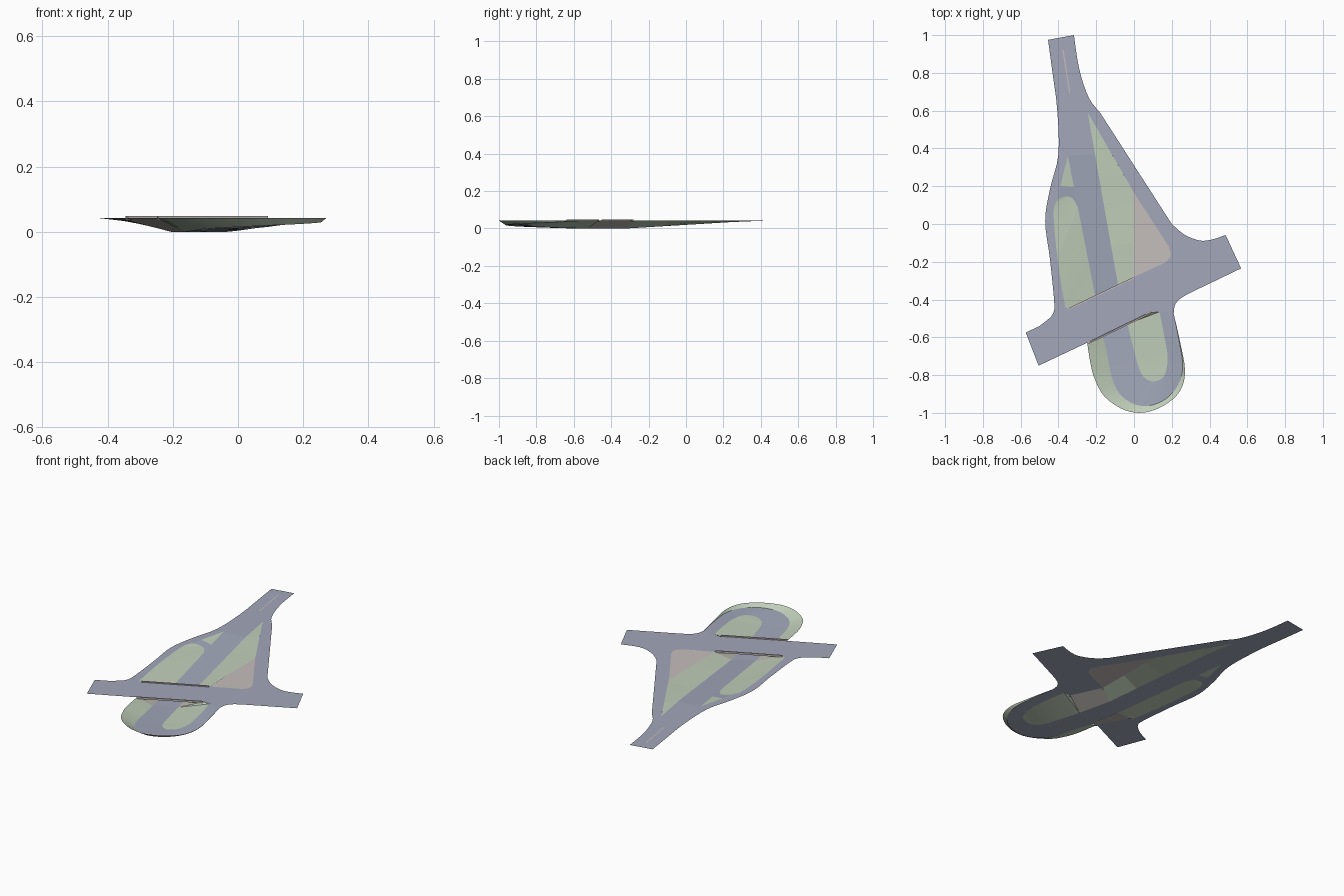
import bpy, bmesh
from mathutils import Vector
from mathutils.geometry import tessellate_polygon

if "Cube" in bpy.data.objects:
    bpy.data.objects.remove(bpy.data.objects["Cube"])

G = 0.042        # ground level
LOW = 0.0        # underpass level


def material(name, rgb):
    m = bpy.data.materials.new(name)
    m.diffuse_color = (*rgb, 1)
    m.use_nodes = True
    m.node_tree.nodes["Principled BSDF"].inputs["Base Color"].default_value = m.diffuse_color
    return m


ROAD = material("road blue grey", (0.36, 0.39, 0.49))
GRASS = material("pale grass green", (0.53, 0.62, 0.49))
PAVE = material("warm pale paving", (0.56, 0.51, 0.50))
CONCRETE = material("concrete", (0.50, 0.47, 0.43))


def build(name, verts, faces, mat, up=True):
    bm = bmesh.new()
    vs = [bm.verts.new(v) for v in verts]
    for f in faces:
        if len(set(f)) == len(f):
            bm.faces.new([vs[i] for i in f])
    bmesh.ops.remove_doubles(bm, verts=bm.verts, dist=1e-5)
    if up:
        bm.normal_update()
        for f in bm.faces:
            if f.normal.z < 0:
                f.normal_flip()
    else:
        bmesh.ops.recalc_face_normals(bm, faces=bm.faces)
    me = bpy.data.meshes.new(name)
    bm.to_mesh(me)
    bm.free()
    me.materials.append(mat)
    ob = bpy.data.objects.new(name, me)
    bpy.context.collection.objects.link(ob)
    return ob


def flat(name, loops, z, mat):
    """Flat sheet; any loop after the first is a hole."""
    loops = [[Vector((x, y, z)) for x, y in lp] for lp in loops]
    verts = [v for lp in loops for v in lp]
    return build(name, verts, [tuple(t) for t in tessellate_polygon(loops)], mat)


def loft(name, a, b, mat):
    """Ruled sheet between two edges with equal point counts."""
    n = len(a)
    faces = [(i, i + 1, n + i + 1, n + i) for i in range(n - 1)]
    return build(name, list(a) + list(b), faces, mat)


def smooth(pts, sub=4):
    """Curve running through all the points."""
    pts = [Vector(p) for p in pts]
    out = []
    for i in range(len(pts) - 1):
        p1, p2 = pts[i], pts[i + 1]
        p0, p3 = pts[max(i - 1, 0)], pts[min(i + 2, len(pts) - 1)]
        for k in range(sub):
            t = k / sub
            out.append(0.5 * (2 * p1 + (p2 - p0) * t + (2 * p0 - 5 * p1 + 4 * p2 - p3) * t * t
                              + (3 * p1 - p0 - 3 * p2 + p3) * t ** 3))
    return out + [pts[-1]]


def xy(pts):
    return [(p[0], p[1]) for p in pts]


# Edges of the sunken main road: ground level in the north, low at the bridge
ML0, ML1 = Vector((-0.35, 0.36, G)), Vector((-0.205, -0.385, LOW))
MR0, MR1 = Vector((-0.207, 0.37, G)), Vector((-0.085, -0.32, LOW))


def left(y):
    return ML0.lerp(ML1, (ML0.y - y) / (ML0.y - ML1.y))


def right(y):
    return MR0.lerp(MR1, (MR0.y - y) / (MR0.y - MR1.y))


# Ground-level roads: one sheet with a hole for the cutting
west = smooth([(-0.455, 0.975), (-0.43, 0.79), (-0.407, 0.61), (-0.40, 0.37), (-0.445, 0.185),
               (-0.47, 0.015), (-0.445, -0.185), (-0.422, -0.42), (-0.43, -0.475),
               (-0.455, -0.505), (-0.50, -0.54)])
east = smooth([(0.485, -0.058), (0.41, -0.083), (0.345, -0.087), (0.265, -0.055), (0.2, 0.0)])
north_east = smooth([(-0.18, 0.59), (-0.24, 0.67), (-0.29, 0.82), (-0.318, 1.0)])
fillet = smooth([(0.30, -0.363), (0.245, -0.395), (0.217, -0.43), (0.21, -0.475)])
outline = (xy(west) + [(-0.573, -0.575), (-0.505, -0.75), (-0.245, -0.627), (0.09, -0.464),
           (0.135, -0.465)] + xy(fillet)[::-1] + [(0.567, -0.235)] + xy(east) + xy(north_east))
bank_west = smooth([(-0.40, 0.135), (-0.42, 0.10), (-0.425, 0.03), (-0.405, -0.185), (-0.365, -0.44)])
pave_curve = smooth([(0.12, -0.225), (0.17, -0.20), (0.195, -0.165), (0.185, -0.12)])
hole = ([(-0.35, 0.36), (-0.39, 0.20)] + xy(bank_west) + [(-0.345, -0.45), (0.0, -0.28)]
        + xy(pave_curve) + [(0.01, 0.15), (-0.245, 0.59), (-0.207, 0.37)])
flat("ground_level_roads", [outline, hole], G, ROAD)

# Narrow median on the north road
flat("north_median", [[(-0.38, 0.925), (-0.373, 0.925), (-0.338, 0.70), (-0.343, 0.69),
                       (-0.352, 0.75)]], G + 0.001, PAVE)

# Main road ramp down to the underpass, and the stretch below the bridge
UL, UR = Vector((-0.165, -0.595, LOW)), Vector((-0.035, -0.53, LOW))
loft("main_road_ramp", [ML0, ML1], [MR0, MR1], ROAD)
loft("underpass_road", [ML1, UL], [MR1, UR], ROAD)

# West side: grass tip, connecting road, grass bank
build("west_grass_tip", [ML0, (-0.39, 0.20, G), left(0.195)], [(0, 1, 2)], GRASS)
loft("west_connector", [(-0.39, 0.20, G), (-0.40, 0.135, G)], [left(0.195), left(0.10)], ROAD)
corner = smooth([(-0.40, 0.135, G), (-0.36, 0.145, G * 0.85), (-0.325, 0.135, G * 0.72), left(0.09)])
build("west_connector_edge", corner + [left(0.195), (-0.39, 0.20, G)],
      [tuple(range(len(corner) + 2))], ROAD).hide_render = False
bpy.data.objects.remove(bpy.data.objects["west_connector"])
wb = [Vector((p[0], p[1], G)) for p in bank_west] + [Vector((-0.345, -0.45, G))]
rim = corner + [left(0.09 - 0.475 * (i + 1) / (len(wb) - len(corner)))
                for i in range(len(wb) - len(corner))]
loft("west_grass_bank", wb, rim, GRASS)

# East side: grass bank and paved ground
crest = [(-0.245, 0.59, G), (-0.15, 0.426, G), (-0.055, 0.262, G), (-0.012, 0.188, G),
         (-0.002, 0.10, G), (0, -0.09, G), (0, -0.28, G)]
foot = [(-0.245, 0.59, G), MR0, right(0.25), right(0.17), right(0.08), right(-0.12), MR1]
loft("east_grass_bank", crest, foot, GRASS)
flat("east_paving", [[(-0.012, 0.188), (-0.002, 0.10), (0, -0.28)] + xy(pave_curve)
                     + [(0.01, 0.15)]], G, PAVE)

# Sloped abutments under the bridge
loft("west_abutment", [ML1, UL], [(-0.345, -0.45, G), (-0.245, -0.632, G)], CONCRETE)
loft("east_abutment", [(0, -0.28, G), (0.09, -0.47, G)], [MR1, UR], CONCRETE)

# Bridge parapets
for name, a, b in (("north_parapet", (-0.343, -0.448), (0.0, -0.284)),
                   ("south_parapet", (-0.247, -0.634), (0.09, -0.47))):
    a, b = Vector(a), Vector(b)
    d = (b - a).normalized()
    s = Vector((-d.y, d.x)) * 0.004
    ring = [a - s, b - s, b + s, a + s]
    build(name, [(p.x, p.y, z) for z in (G - 0.005, 0.048) for p in ring],
          [(0, 1, 2, 3), (4, 5, 6, 7)] + [(i, (i + 1) % 4, (i + 1) % 4 + 4, i + 4) for i in range(4)],
          PAVE, up=False)

# Loop road: inner edge, outer edge, top of outer bank, road height
rows = [(-.035, -.53, -.165, -.595, -.247, -.634, 0),
        (-.005, -.65, -.14, -.70, -.23, -.74, .003),
        (.025, -.76, -.118, -.81, -.208, -.82, .007),
        (.052, -.81, -.075, -.90, -.155, -.915, .011),
        (.09, -.832, .0, -.953, -.05, -.985, .015),
        (.12, -.83, .08, -.962, .055, -.998, .019),
        (.15, -.815, .17, -.925, .16, -.96, .023),
        (.17, -.78, .235, -.85, .243, -.885, .027),
        (.178, -.70, .258, -.75, .27, -.776, .031),
        (.16, -.59, .237, -.61, .241, -.61, .038),
        (.135, -.465, .21, -.475, .21, -.475, G)]
inner = smooth([(r[0], r[1], r[6]) for r in rows])
outer = smooth([(r[2], r[3], r[6]) for r in rows])
bank = smooth([(r[4], r[5], G) for r in rows])
loft("loop_road", inner, outer, ROAD)
loft("loop_outer_bank", outer, bank, GRASS)

# Grass island inside the loop, ruled from the low side to the high side
half = len(inner) // 2
loft("loop_island", inner[:half + 1], inner[::-1][:half + 1], GRASS)
build("loop_island_top", [inner[0], inner[-1], (0.09, -0.467, G)], [(0, 1, 2)], GRASS)
